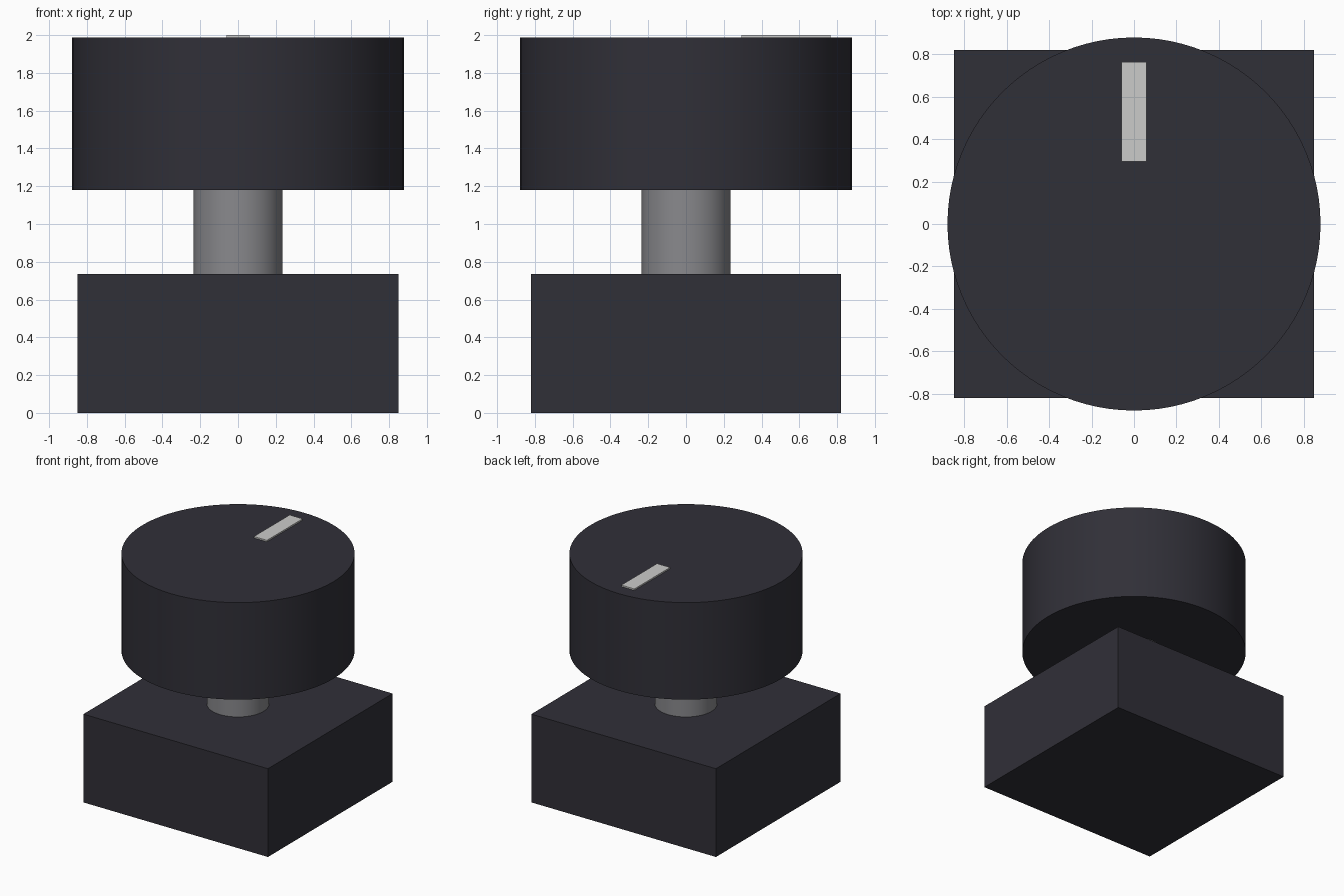
import bpy
import math

cube = bpy.data.objects.get("Cube")
if cube:
    bpy.data.objects.remove(cube, do_unlink=True)


def material(name, color):
    mat = bpy.data.materials.new(name)
    mat.use_nodes = True
    mat.diffuse_color = color
    bsdf = next(n for n in mat.node_tree.nodes if n.type == "BSDF_PRINCIPLED")
    bsdf.inputs["Base Color"].default_value = color
    return mat


def finish(name, mat):
    obj = bpy.context.object
    obj.name = name
    obj.data.materials.append(mat)
    return obj


def box(name, mat, size, center):
    bpy.ops.mesh.primitive_cube_add(size=1, location=center)
    obj = finish(name, mat)
    obj.scale = size
    bpy.ops.object.transform_apply(location=False, rotation=False, scale=True)


def cylinder(name, mat, radius, bottom, top):
    bpy.ops.mesh.primitive_cylinder_add(
        vertices=96, radius=radius, depth=top - bottom,
        location=(0, 0, (bottom + top) / 2))
    finish(name, mat)
    bpy.ops.object.shade_smooth_by_angle(angle=math.radians(30))


charcoal = material("charcoal", (0.03, 0.029, 0.039, 1))
steel = material("steel_grey", (0.25, 0.25, 0.265, 1))
pale = material("pale_grey", (0.6, 0.6, 0.59, 1))

BASE_TOP, KNOB_BOTTOM, KNOB_TOP, TOP = 0.735, 1.18, 1.988, 2.0

# Housing block
box("housing", charcoal, (1.70, 1.64, BASE_TOP), (0, 0, BASE_TOP / 2))

# Shaft joining the housing to the knob
cylinder("shaft", steel, 0.235, BASE_TOP, KNOB_BOTTOM)

# Turning knob
cylinder("knob", charcoal, 0.88, KNOB_BOTTOM, KNOB_TOP)

# Pointer mark on top of the knob
box("pointer_mark", pale, (0.12, 0.47, TOP - KNOB_TOP),
    (0, 0.53, (TOP + KNOB_TOP) / 2))
